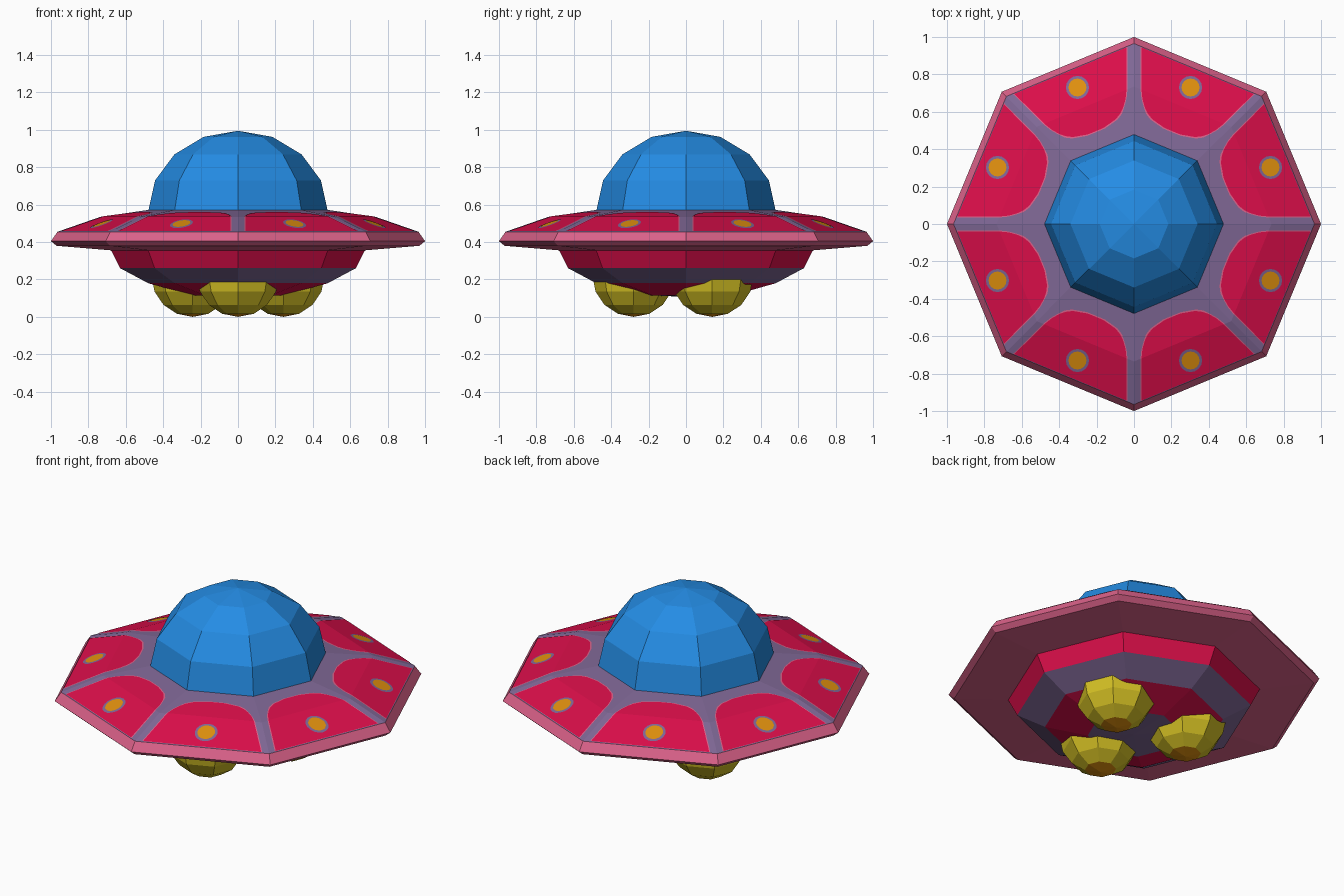
import bpy, bmesh, math
from mathutils import Matrix

if "Cube" in bpy.data.objects:
    bpy.data.objects.remove(bpy.data.objects["Cube"])

SIDES = 8
COS = math.cos(math.pi / SIDES)


def srgb(r, g, b):
    return [((c / 255 + 0.055) / 1.055) ** 2.4 for c in (r, g, b)] + [1.0]


def material(name, *rgb):
    m = bpy.data.materials.new(name)
    m.diffuse_color = srgb(*rgb)
    m.use_nodes = True
    m.node_tree.nodes["Principled BSDF"].inputs["Base Color"].default_value = m.diffuse_color
    return m


RED = material("crimson", 220, 14, 74)
PURPLE = material("dusty purple", 128, 104, 150)
PINK = material("rose pink", 220, 98, 138)
BLUE = material("glass blue", 36, 140, 228)
YELLOW = material("pod yellow", 212, 192, 36)
ORANGE = material("lamp orange", 224, 144, 14)


def finish(name, bm, mats):
    me = bpy.data.meshes.new(name)
    bm.to_mesh(me)
    bm.free()
    for m in mats:
        me.materials.append(m)
    ob = bpy.data.objects.new(name, me)
    bpy.context.collection.objects.link(ob)
    return ob


def lathe(name, profile, bands, centre=(0, 0)):
    """Eight-sided turned shape; profile runs top to bottom, one colour per band."""
    mats = list(dict.fromkeys(bands))
    bm = bmesh.new()
    rings = []
    for r, z in profile:
        n = SIDES if r > 0 else 1
        rings.append([bm.verts.new((centre[0] + r * math.cos(math.tau * i / SIDES),
                                    centre[1] + r * math.sin(math.tau * i / SIDES), z))
                      for i in range(n)])
    for a, b, m in zip(rings, rings[1:], bands):
        for i in range(SIDES):
            j = (i + 1) % SIDES
            loop = [a[i % len(a)], b[i % len(b)], b[j % len(b)], a[j % len(a)]]
            f = bm.faces.new(list(dict.fromkeys(loop)))
            f.material_index = mats.index(m)
    return finish(name, bm, mats)


# Saucer disc with pink rim and underside
lathe("saucer", [(0.47, 0.573), (0.735, 0.535), (0.965, 0.455), (1.0, 0.405),
                 (0.97, 0.38), (0.67, 0.355)],
      [PURPLE, PURPLE, PINK, PINK, PINK])

# Lower hull
lathe("lower_hull", [(0.68, 0.358), (0.63, 0.26), (0.48, 0.18), (0.25, 0.115), (0, 0.108)],
      [RED, PURPLE, RED, PURPLE])

# Cockpit dome: quarter circle profile
arc = [math.radians(22.5 * k) for k in range(5)]
lathe("dome", [(0.48 * math.sin(a), 0.565 + 0.43 * math.cos(a)) for a in arc], [BLUE] * 4)

# Three landing pods with orange tips
for k in range(3):
    t = math.radians(30 + 120 * k)
    lathe(f"landing_pod_{k + 1}",
          [(0.22 * math.sin(a), 0.218 - 0.218 * math.cos(a)) for a in reversed(arc)],
          [YELLOW, YELLOW, YELLOW, ORANGE], (0.28 * math.cos(t), 0.28 * math.sin(t)))


def top_z(u):
    """Height of the saucer top at distance u along the middle of a side."""
    r = u / COS
    if r < 0.735:
        return 0.573 - (r - 0.47) * 0.038 / 0.265
    return 0.535 - (r - 0.735) * 0.08 / 0.23


BEND = 0.735 * COS
ROWS = [(0.537, 0.045), (0.555, 0.125), (0.575, 0.16), (0.60, 0.187), (0.635, 0.214),
        (BEND, 0.238), (0.888, 0.325)]


def panel(bm, grow, lift, rot):
    prev = None
    for u, w in ROWS:
        if u < 0.6:
            u -= grow
        row = [bm.verts.new(rot @ Matrix.Translation((u, s * (w + grow), top_z(u) + lift)).translation)
               for s in (-1, 1)]
        if prev:
            bm.faces.new((prev[0], row[0], row[1], prev[1]))
        prev = row


def lamp(bm, radius, lift, rot):
    pts = []
    for i in range(16):
        a = math.tau * i / 16
        u = 0.79 + radius * math.cos(a)
        pts.append(bm.verts.new(rot @ Matrix.Translation(
            (u, radius * math.sin(a), top_z(u) + lift)).translation))
    bm.faces.new(pts)


# Rounded panels with trim and round lamps, one per side of the saucer
for name, build, size, lift, mat in (("panel_trim", panel, 0.006, 0.0015, PINK),
                                     ("red_panels", panel, 0.0, 0.003, RED),
                                     ("lamp_rings", lamp, 0.062, 0.0045, PURPLE),
                                     ("lamps", lamp, 0.048, 0.006, ORANGE)):
    bm = bmesh.new()
    for k in range(SIDES):
        build(bm, size, lift, Matrix.Rotation(math.tau * (k + 0.5) / SIDES, 4, 'Z'))
    finish(name, bm, [mat])
